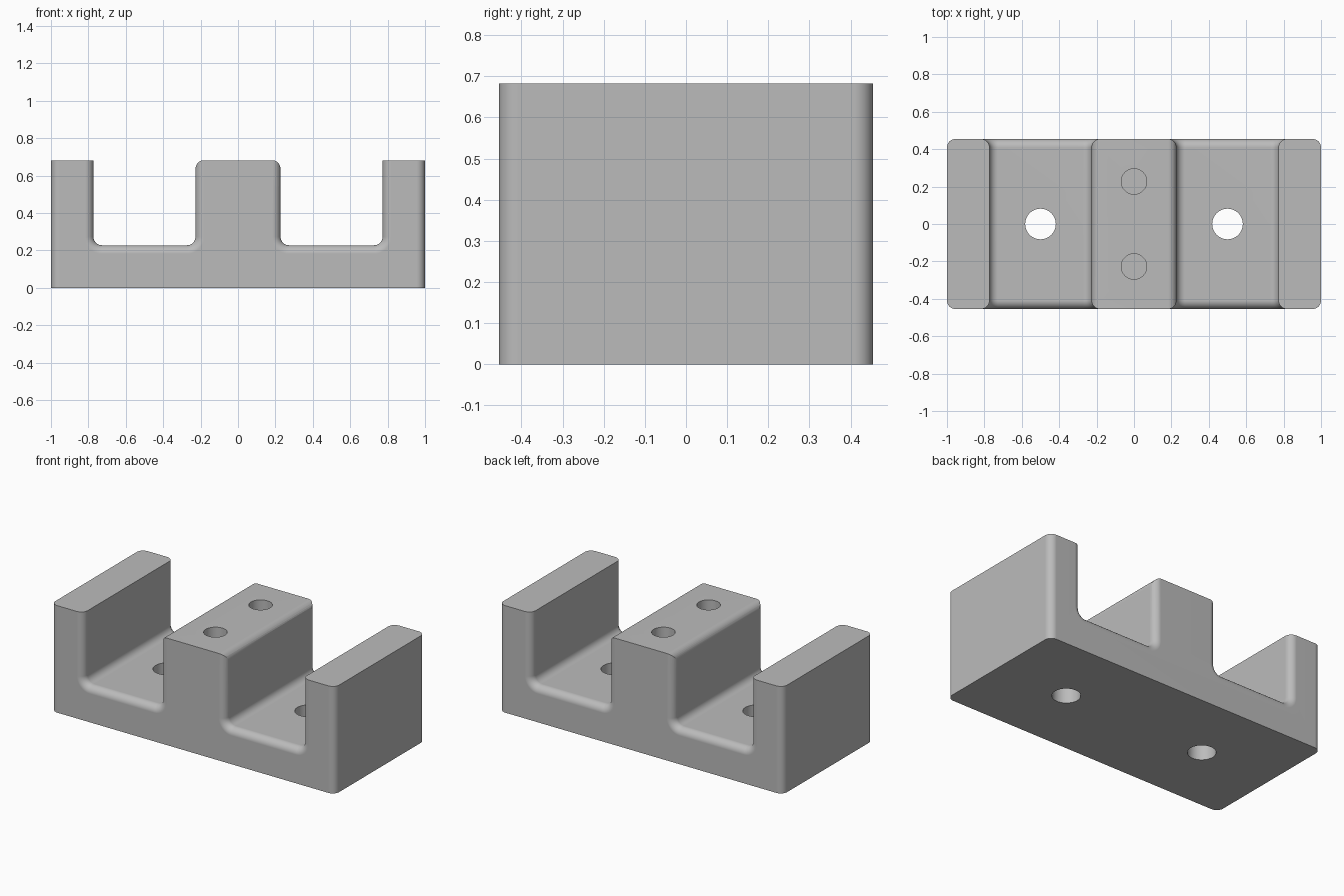
import bpy, bmesh, math

cube = bpy.data.objects.get("Cube")
if cube:
    bpy.data.objects.remove(cube, do_unlink=True)

U = 1 / 22                      # one unit of the part's design grid
DEPTH, TOP, FLOOR = 10 * U, 15 * U, 5 * U
WALL, BLOCK, R = 17 * U, 5 * U, U
SEG = 8

grey = bpy.data.materials.new("plain grey")
grey.use_nodes = True
grey.diffuse_color = (0.5, 0.5, 0.5, 1)
grey.node_tree.nodes["Principled BSDF"].inputs["Base Color"].default_value = (0.5, 0.5, 0.5, 1)


def arc(cx, cz, start, end):
    """Points of a rounded corner of radius R, angles in degrees."""
    angles = [math.radians(start + (end - start) * i / SEG) for i in range(SEG + 1)]
    return [(cx + R * math.cos(a), cz + R * math.sin(a)) for a in angles]


def extrude_profile(points, half):
    """Extrude an x-z outline from y = -half to y = half."""
    bm = bmesh.new()
    face = bm.faces.new([bm.verts.new((x, -half, z)) for x, z in points])
    new = bmesh.ops.extrude_face_region(bm, geom=[face])["geom"]
    bmesh.ops.translate(bm, vec=(0, 2 * half, 0),
                        verts=[v for v in new if isinstance(v, bmesh.types.BMVert)])
    bmesh.ops.recalc_face_normals(bm, faces=bm.faces)
    return bm


def make_object(name, bm):
    mesh = bpy.data.meshes.new(name)
    bm.to_mesh(mesh)
    bm.free()
    mesh.materials.append(grey)
    obj = bpy.data.objects.new(name, mesh)
    bpy.context.collection.objects.link(obj)
    return obj


# Body: base, two end walls and a middle block, with rounded pocket corners
half = [(BLOCK, TOP)]
half += arc(BLOCK + R, FLOOR + R, 180, 270)
half += arc(WALL - R, FLOOR + R, 270, 360)
half += [(WALL, TOP), (1, TOP), (1, 0)]
outline = half + [(-x, z) for x, z in reversed(half)]
bm = extrude_profile(outline, DEPTH)


# Round the upright corners and the front and back rims of the pockets
def is_rim(edge):
    a, b = (v.co for v in edge.verts)
    if abs(a.y - b.y) > 0.01:
        return False
    mid = (a + b) / 2
    upright = abs(a.x - b.x) < 1e-4
    in_pocket = BLOCK - 0.001 < abs(mid.x) < WALL + 0.001 and 0.01 < mid.z < TOP - 0.001
    return in_pocket or (upright and abs(mid.x) > 0.99)


bmesh.ops.bevel(bm, geom=[e for e in bm.edges if is_rim(e)], offset=R, offset_type='OFFSET',
                segments=SEG, profile=0.5, affect='EDGES', clamp_overlap=False)
bmesh.ops.recalc_face_normals(bm, faces=bm.faces)
body = make_object("bracket_body", bm)

cutters = []


# Drilled holes: two through the pocket floors, two blind in the middle block
def drill(name, x, y, radius, low, high):
    b = bmesh.new()
    bmesh.ops.create_cone(b, cap_ends=True, segments=48, radius1=radius, radius2=radius,
                          depth=high - low)
    bmesh.ops.translate(b, vec=(x, y, (low + high) / 2), verts=b.verts)
    cutters.append(make_object(name, b))


for side, label in ((1, "left"), (-1, "right")):
    drill(label + "_floor_hole_cutter", side * 0.5, 0, 1.8 * U, -0.1, FLOOR + 0.1)
for side, label in ((1, "back"), (-1, "front")):
    drill(label + "_block_hole_cutter", 0, side * 5 * U, 1.5 * U, FLOOR, TOP + 0.1)

# Rounding of the middle block's long top edges
for side, label in ((1, "left"), (-1, "right")):
    pts = arc(BLOCK - R, TOP - R, 90, 0)
    out = BLOCK + R
    pts += [(out, TOP - R), (out, TOP + R), (BLOCK - R, TOP + R)]
    cutters.append(make_object(label + "_block_edge_cutter",
                               extrude_profile([(side * x, z) for x, z in pts], DEPTH + 0.1)))

for cutter in cutters:
    cutter.hide_render = True
    mod = body.modifiers.new(cutter.name, 'BOOLEAN')
    mod.operation, mod.solver, mod.object = 'DIFFERENCE', 'EXACT', cutter

# Bake the cuts, remove the cutters, then shade smooth with crisp edges
bpy.context.view_layer.update()
evaluated = body.evaluated_get(bpy.context.evaluated_depsgraph_get())
mesh = bpy.data.meshes.new_from_object(evaluated)
body.modifiers.clear()
body.data = mesh
for cutter in cutters:
    bpy.data.objects.remove(cutter, do_unlink=True)

mesh.shade_smooth()
mesh.set_sharp_from_angle(angle=math.radians(30))
weighted = body.modifiers.new("clean_normals", 'WEIGHTED_NORMAL')
weighted.keep_sharp = True
